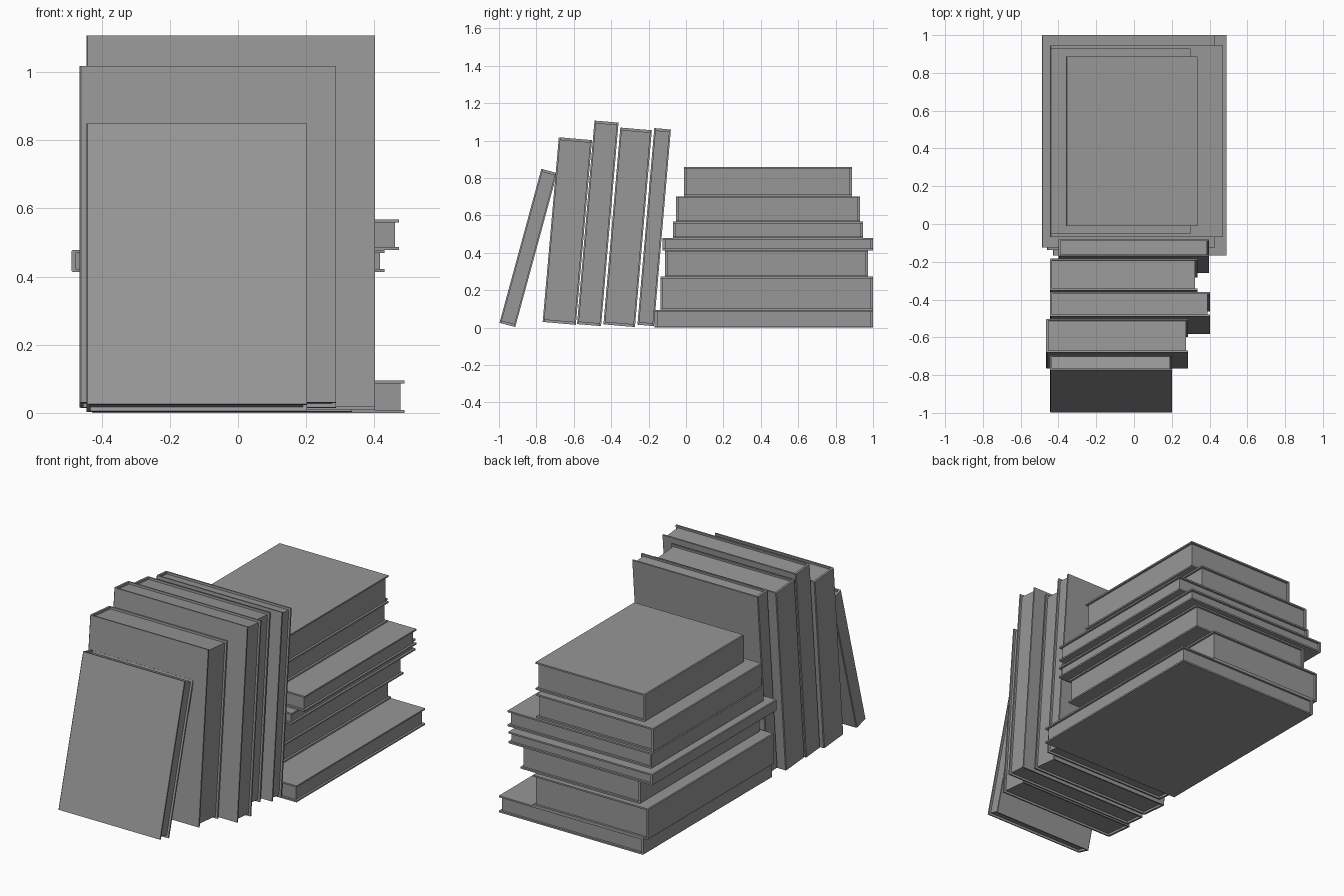
import bpy, bmesh, math

if "Cube" in bpy.data.objects:
    bpy.data.objects.remove(bpy.data.objects["Cube"])

BOARD = 0.009    # cover board thickness
INSET = 0.012    # page block set back from the cover edges
CH = 0.004       # chamfer along the spine edges

# dark grey for covers and pages
grey = bpy.data.materials.new("dark_grey")
grey.diffuse_color = (0.31, 0.31, 0.31, 1)
grey.use_nodes = True
grey.node_tree.nodes["Principled BSDF"].inputs["Base Color"].default_value = grey.diffuse_color


def prism(name, profile, y0, y1, loc, tilt):
    """Extrude an (x, thickness) profile along the height of the book."""
    bm = bmesh.new()
    face = bm.faces.new([bm.verts.new((x, y0, z)) for x, z in profile])
    new = bmesh.ops.extrude_face_region(bm, geom=[face])["geom"]
    for v in new:
        if isinstance(v, bmesh.types.BMVert):
            v.co.y = y1
    bmesh.ops.recalc_face_normals(bm, faces=bm.faces)
    mesh = bpy.data.meshes.new(name)
    bm.to_mesh(mesh)
    bm.free()
    mesh.materials.append(grey)
    ob = bpy.data.objects.new(name, mesh)
    ob.location = loc
    ob.rotation_euler.x = tilt
    bpy.context.collection.objects.link(ob)


def book(name, x0, x1, height, t, y, z, tilt=0.0):
    loc = (0, y, z)
    # C-shaped hard cover: two boards joined by a chamfered spine at -x
    cover = [(x1, 0), (x1, BOARD), (x0 + 0.012, BOARD), (x0 + 0.012, t - BOARD),
             (x1, t - BOARD), (x1, t), (x0 + CH, t), (x0, t - CH), (x0, CH), (x0 + CH, 0)]
    prism(name + "_cover", cover, 0, height, loc, tilt)
    # page block, recessed on three sides
    xs, xe = x0 + 0.012, x1 - INSET
    pages = [(xs, BOARD), (xe, BOARD), (xe, t - BOARD), (xs, t - BOARD)]
    prism(name + "_pages", pages, INSET, height - INSET, loc, tilt)


# lying stack, bottom to top: x0, x1, y0, y1, z0, z1
stack = [
    (-0.43, 0.489, -0.168, 1.0, 0.0, 0.095),
    (-0.46, 0.272, -0.137, 1.0, 0.095, 0.272),
    (-0.39, 0.372, -0.112, 0.972, 0.272, 0.413),
    (-0.488, 0.429, -0.125, 1.0, 0.413, 0.478),
    (-0.444, 0.472, -0.07, 0.945, 0.478, 0.567),
    (-0.444, 0.299, -0.053, 0.93, 0.567, 0.702),
    (-0.36, 0.335, -0.01, 0.887, 0.702, 0.86),
]
for i, (x0, x1, y0, y1, z0, z1) in enumerate(stack, 1):
    book(f"lying_book_{i}", x0, x1, y1 - y0, z1 - z0, y0, z0)

# leaning row, front to back: x0, x1, height, thickness, y and z of lower back edge, lean
row = [
    (-0.445, 0.202, 0.853, 0.087, -0.913, 0.003, 15.2),
    (-0.465, 0.287, 0.991, 0.178, -0.589, 0.015, 5.0),
    (-0.445, 0.402, 1.092, 0.129, -0.454, 0.008, 4.9),
    (-0.445, 0.335, 1.056, 0.169, -0.273, 0.003, 4.9),
    (-0.40, 0.398, 1.055, 0.089, -0.171, 0.008, 4.9),
]
for i, (x0, x1, h, t, y, z, lean) in enumerate(row, 1):
    book(f"leaning_book_{i}", x0, x1, h, t, y, z, math.radians(90 - lean))
